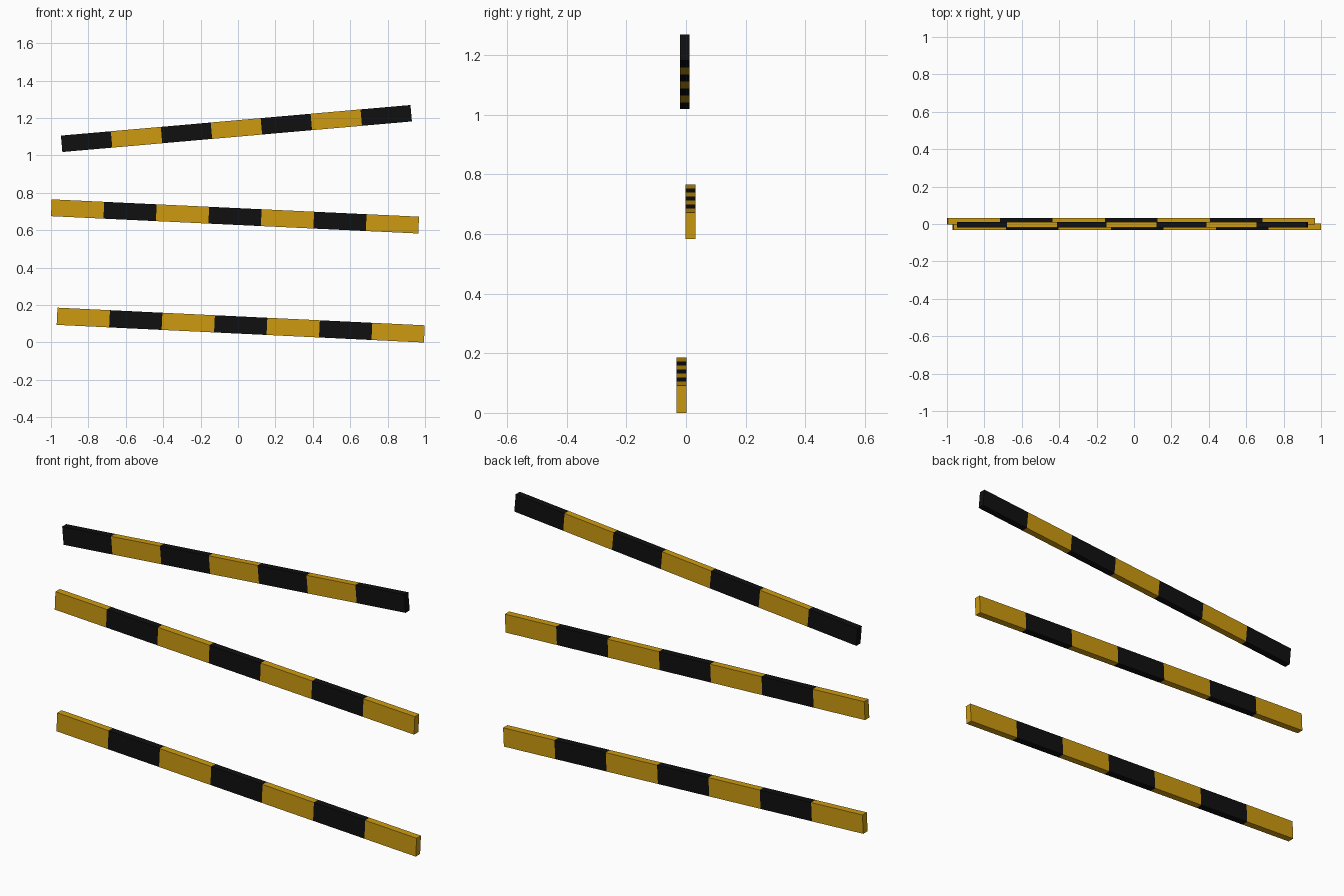
import bpy, bmesh, math

if "Cube" in bpy.data.objects:
    bpy.data.objects.remove(bpy.data.objects["Cube"])


def material(name, rgb):
    m = bpy.data.materials.new(name)
    m.diffuse_color = (*rgb, 1.0)
    m.use_nodes = True
    m.node_tree.nodes["Principled BSDF"].inputs["Base Color"].default_value = m.diffuse_color
    return m


GOLD = material("golden yellow", (0.61, 0.325, 0.005))
BLACK = material("black", (0.005, 0.005, 0.005))
STRIPES = 7


def striped_board(name, length, thick, height, centre, tilt, colours):
    """Box board cut into equal stripes; tilt in degrees, positive = right end down."""
    bm = bmesh.new()
    bmesh.ops.create_cube(bm, size=1.0)
    bmesh.ops.scale(bm, vec=(length, thick, height), verts=bm.verts)
    # cut the stripe boundaries
    for i in range(1, STRIPES):
        x = length * (i / STRIPES - 0.5)
        bmesh.ops.bisect_plane(bm, geom=bm.verts[:] + bm.edges[:] + bm.faces[:],
                               plane_co=(x, 0, 0), plane_no=(1, 0, 0))
    # alternate the two colours along the length
    for f in bm.faces:
        t = (f.calc_center_median().x / length + 0.5) * STRIPES
        f.material_index = min(STRIPES - 1, max(0, int(t))) % 2
    mesh = bpy.data.meshes.new(name)
    bm.to_mesh(mesh)
    bm.free()
    for m in colours:
        mesh.materials.append(m)
    obj = bpy.data.objects.new(name, mesh)
    obj.location = centre
    obj.rotation_euler.y = math.radians(tilt)
    bpy.context.collection.objects.link(obj)
    return obj


# three barrier boards, bottom to top
striped_board("lower_board", 1.966, 0.034, 0.092, (0.0145, -0.0155, 0.093), 2.75, (GOLD, BLACK))
striped_board("middle_board", 1.966, 0.034, 0.090, (-0.016, 0.0145, 0.674), 2.7, (GOLD, BLACK))
striped_board("upper_board", 1.876, 0.032, 0.088, (-0.0085, -0.004, 1.144), -5.0, (BLACK, GOLD))
